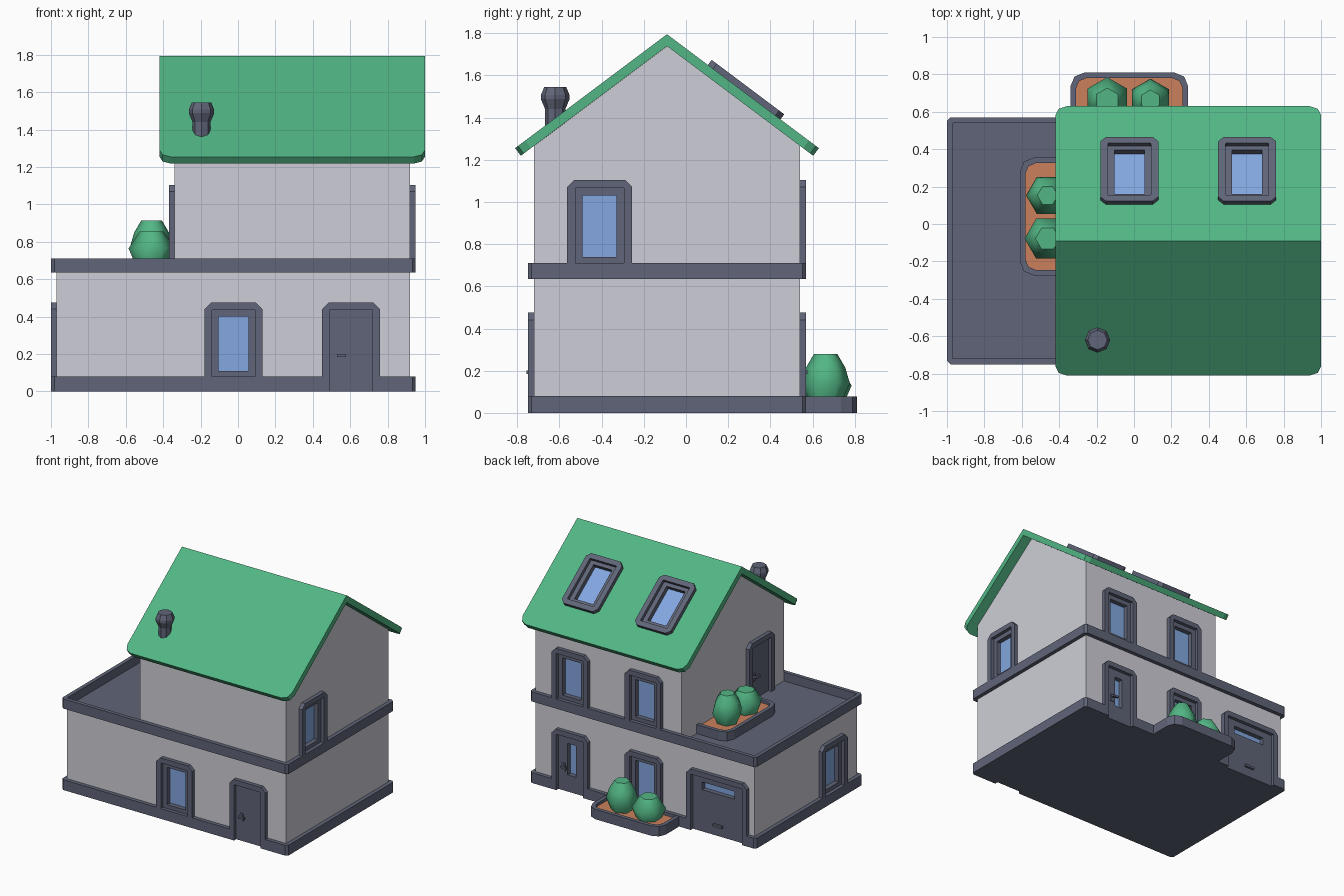
import bpy, bmesh, math
from mathutils import Matrix, Vector

if "Cube" in bpy.data.objects:
    bpy.data.objects.remove(bpy.data.objects["Cube"])


def material(name, rgb):
    m = bpy.data.materials.new(name)
    lin = [((c / 255 + 0.055) / 1.055) ** 2.4 for c in rgb]
    m.diffuse_color = (*lin, 1)
    m.use_nodes = True
    m.node_tree.nodes["Principled BSDF"].inputs["Base Color"].default_value = m.diffuse_color
    return m


WALL = material("light grey wall", (206, 206, 215))
SLATE = material("dark slate", (96, 101, 120))
GREEN = material("green", (82, 182, 133))
BLUE = material("glass blue", (131, 167, 224))
SOIL = material("orange soil", (204, 128, 92))


def finish(name, bm, mat, M=Matrix()):
    bm.transform(M)
    bmesh.ops.recalc_face_normals(bm, faces=bm.faces)
    me = bpy.data.meshes.new(name)
    bm.to_mesh(me)
    bm.free()
    if mat:
        me.materials.append(mat)
    ob = bpy.data.objects.new(name, me)
    bpy.context.collection.objects.link(ob)
    return ob


def add_prism(bm, pts, d0, d1, M=Matrix()):
    a, b = ([bm.verts.new(M @ Vector((x, y, d))) for x, y in pts] for d in (d0, d1))
    bm.faces.new(a)
    bm.faces.new(b)
    for i in range(len(pts)):
        j = (i + 1) % len(pts)
        bm.faces.new((a[i], a[j], b[j], b[i]))


def prism(name, pts, d0, d1, mat, M=Matrix()):
    bm = bmesh.new()
    add_prism(bm, pts, d0, d1)
    return finish(name, bm, mat, M)


def ring(name, outer, inner, d0, d1, mat, M=Matrix()):
    bm = bmesh.new()
    loops = [[bm.verts.new((x, y, d)) for x, y in p]
             for p, d in ((outer, d0), (outer, d1), (inner, d1), (inner, d0))]
    n = len(outer)
    for k in range(4):
        a, b = loops[k], loops[(k + 1) % 4]
        for i in range(n):
            j = (i + 1) % n
            bm.faces.new((a[i], a[j], b[j], b[i]))
    return finish(name, bm, mat, M)


def lathe(name, profile, sides, phase, mat, M):
    bm = bmesh.new()
    rows = [[bm.verts.new((r * math.cos(phase + i * math.tau / sides),
                           r * math.sin(phase + i * math.tau / sides), z))
             for i in range(sides)] for r, z in profile]
    for a, b in zip(rows, rows[1:]):
        for i in range(sides):
            j = (i + 1) % sides
            bm.faces.new((a[i], a[j], b[j], b[i]))
    bm.faces.new(rows[0])
    bm.faces.new(rows[-1])
    return finish(name, bm, mat, M)


def rect(x0, x1, y0, y1):
    return [(x0, y0), (x1, y0), (x1, y1), (x0, y1)]


def chamfered(x0, x1, y0, y1, c):
    return [(x0 + c, y0), (x1 - c, y0), (x1, y0 + c), (x1, y1 - c),
            (x1 - c, y1), (x0 + c, y1), (x0, y1 - c), (x0, y0 + c)]


def facing(origin, n, up=(0, 0, 1)):
    """Local axes: x = viewer's right, y = up, z = outward."""
    n, up = Vector(n), Vector(up)
    M = Matrix((up.cross(n), up, n)).transposed().to_4x4()
    M.translation = origin
    return M


hole_cutters, plinth_cutters = bmesh.new(), bmesh.new()


def leaf_with_glass(name, M, leaf, hole):
    # recessed sash or door leaf, with the pane set deeper still
    u0, u1, v0, v1 = hole
    e = 0.012
    big = rect(u0 - e, u1 + e, v0 - e, v1 + e)
    add_prism(hole_cutters, big, -0.038, 0.02, M)
    ring(name + "_leaf", rect(*leaf), rect(*hole), -0.001, 0.003, SLATE, M)
    ring(name + "_reveal", big, rect(*hole), -0.037, 0.001, SLATE, M)
    prism(name + "_glass", big, -0.0375, -0.033, BLUE, M)


def opening(name, M, w=0.31, bottom=0.0, hole=None, handle=None, cut=True):
    h, t, c, top = w / 2, 0.04, 0.035, 0.475
    arch = [(-h, bottom), (-h, top - c), (-h + c, top), (h - c, top), (h, top - c), (h, bottom),
            (h - t, bottom), (h - t, top - t), (t - h, top - t), (t - h, bottom)]
    prism(name + "_frame", arch, -0.01, 0.03, SLATE, M)
    leaf = (t - h, h - t, bottom, top - t)
    if hole:
        leaf_with_glass(name, M, leaf, hole)
    else:
        prism(name + "_leaf", rect(*leaf), -0.01, 0.003, SLATE, M)
    if bottom == 0 and cut:
        add_prism(plinth_cutters, rect(-h, h, -0.05, 0.2), 0, 0.1, M)
    if handle == "lever":
        prism(name + "_handle_plate", rect(-0.08, -0.052, 0.155, 0.215), 0, 0.01, SLATE, M)
        prism(name + "_handle_stem", rect(-0.076, -0.06, 0.184, 0.2), 0, 0.034, SLATE, M)
        prism(name + "_handle_lever", rect(-0.076, -0.027, 0.184, 0.2), 0.02, 0.035, SLATE, M)
    elif handle == "pull":
        prism(name + "_pull", rect(-0.04, 0.04, 0.072, 0.09), 0, 0.02, SLATE, M)


def window(name, M):
    opening(name, M, bottom=0.08, hole=(-0.08, 0.08, 0.11, 0.4))


# Walls, plinth, floor band and terrace
X0, X1, Y0, Y1, XU, F2 = -0.97, 0.92, -0.72, 0.54, -0.34, 0.63
along_x = Matrix(((0, 0, 1, 0), (1, 0, 0, 0), (0, 1, 0, 0), (0, 0, 0, 1)))
edge = chamfered(X0 - 0.03, X1 + 0.03, Y0 - 0.03, Y1 + 0.03, 0.018)
ground_walls = prism("ground_walls", rect(X0, X1, Y0, Y1), 0.005, 0.635, WALL)
plinth = prism("plinth", edge, 0, 0.08, SLATE)
ring("floor_band", edge, chamfered(X0, X1, Y0, Y1, 0.003), 0.635, 0.71, SLATE)
prism("terrace_floor", rect(X0 - 0.01, XU + 0.02, Y0 - 0.01, Y1 + 0.01), 0.635, 0.642, SLATE)
RY, RZ = -0.09, 1.795
gable = [(Y0, 0.62), (Y1, 0.62), (Y1, 1.266), (RY, 1.7385), (Y0, 1.266)]
upper_walls = prism("upper_walls", gable, XU, X1, WALL, along_x)

# Roof with rounded eave corners
bm = bmesh.new()
add_prism(bm, [(RY, RZ), (RY + 0.72, 1.255), (RY + 0.693, 1.219), (RY, RZ - 0.05625),
               (RY - 0.693, 1.219), (RY - 0.72, 1.255)], -0.42, 1.0)
corners = [e for e in bm.edges if e.calc_length() < 0.05]
bmesh.ops.bevel(bm, geom=corners, offset=0.06, segments=2, profile=0.5, affect='EDGES')
roof = finish("roof", bm, GREEN, along_x)

# Doors and windows, in shared columns
CX, DX, SY = -0.025, 0.605, -0.41
front, back, right, left = (0, -1, 0), (0, 1, 0), (1, 0, 0), (-1, 0, 0)
window("front_window", facing((CX, Y0, 0), front))
opening("front_door", facing((DX, Y0, 0), front), handle="lever")
window("left_window", facing((X0, SY, 0), left))
window("right_upper_window", facing((X1, SY, F2), right))
window("back_window", facing((CX, Y1, 0), back))
for i, x in enumerate((CX, DX)):
    window(f"back_upper_window_{i}", facing((x, Y1, F2), back))
opening("back_door", facing((DX, Y1, 0), back), hole=(-0.035, 0.035, 0.13, 0.375), handle="lever")
opening("terrace_door", facing((XU, SY, F2), left), handle="lever", cut=False)
opening("garage_door", facing((-0.66, Y1, 0), back), w=0.52,
        hole=(-0.14, 0.14, 0.325, 0.385), handle="pull")

# Skylights on the back slope
for i, x in enumerate((CX, DX)):
    y = 0.276
    M = facing((x, y, RZ - 0.75 * (y - RY)), (0, 0.6, 0.8), (0, -0.8, 0.6))
    name = f"skylight_{i}"
    ring(name + "_frame", chamfered(-0.155, 0.155, -0.215, 0.215, 0.03),
         chamfered(-0.115, 0.115, -0.175, 0.175, 0.004), -0.01, 0.03, SLATE, M)
    leaf_with_glass(name, M, (-0.118, 0.118, -0.178, 0.178), (-0.08, 0.08, -0.147, 0.147))

# Cut the recesses
for cutters, targets in ((hole_cutters, (ground_walls, upper_walls, roof)),
                         (plinth_cutters, (plinth,))):
    cutter = finish("cutter", cutters, None)
    cutter.hide_render = True
    for ob in targets:
        mod = ob.modifiers.new("cut", 'BOOLEAN')
        mod.operation, mod.solver, mod.object = 'DIFFERENCE', 'EXACT', cutter
        bpy.context.view_layer.objects.active = ob
        bpy.ops.object.modifier_apply(modifier=mod.name)
    bpy.data.objects.remove(cutter)


# Planters with two bushes each
def planter_outline(h, d, r):
    side = [(h, 0), (h, d - r), (h - 0.29 * r, d - 0.29 * r), (h - r, d)]
    return side + [(-x, y) for x, y in reversed(side)]


def planter(name, origin, n):
    z, n = Vector((0, 0, 1)), Vector(n)
    M = Matrix((z.cross(n), n, z)).transposed().to_4x4()
    M.translation = origin
    outer, inner = planter_outline(0.315, 0.27, 0.075), planter_outline(0.285, 0.24, 0.055)
    prism(name + "_base", outer, 0, 0.03, SLATE, M)
    prism(name + "_rim", outer + inner[::-1], 0.02, 0.077, SLATE, M)
    prism(name + "_soil", inner, 0.02, 0.055, SOIL, M)
    tall = [(0.07, 0.04), (0.115, 0.14), (0.093, 0.215), (0.055, 0.28)]
    wide = [(0.085, 0.04), (0.123, 0.13), (0.065, 0.22)]
    for label, u, prof in (("tall", -0.113, tall), ("wide", 0.118, wide)):
        bush = lathe(f"{name}_{label}_bush", prof, 6, math.pi / 2, GREEN,
                     M @ Matrix.Translation((u, 0.122, 0)))
        for p in bush.data.polygons:
            p.use_smooth = len(p.vertices) == 4


planter("ground_planter", (CX, Y1, 0), back)
planter("terrace_planter", (XU, 0.04, 0.635), left)

# Chimney on the front slope
chimney = lathe("chimney", [(0.048, 1.3), (0.048, 1.44), (0.068, 1.488), (0.068, 1.507), (0.052, 1.545)],
                8, 0.0, SLATE, Matrix.Translation((-0.195, -0.62, 0)))
for p in chimney.data.polygons:
    p.use_smooth = False
